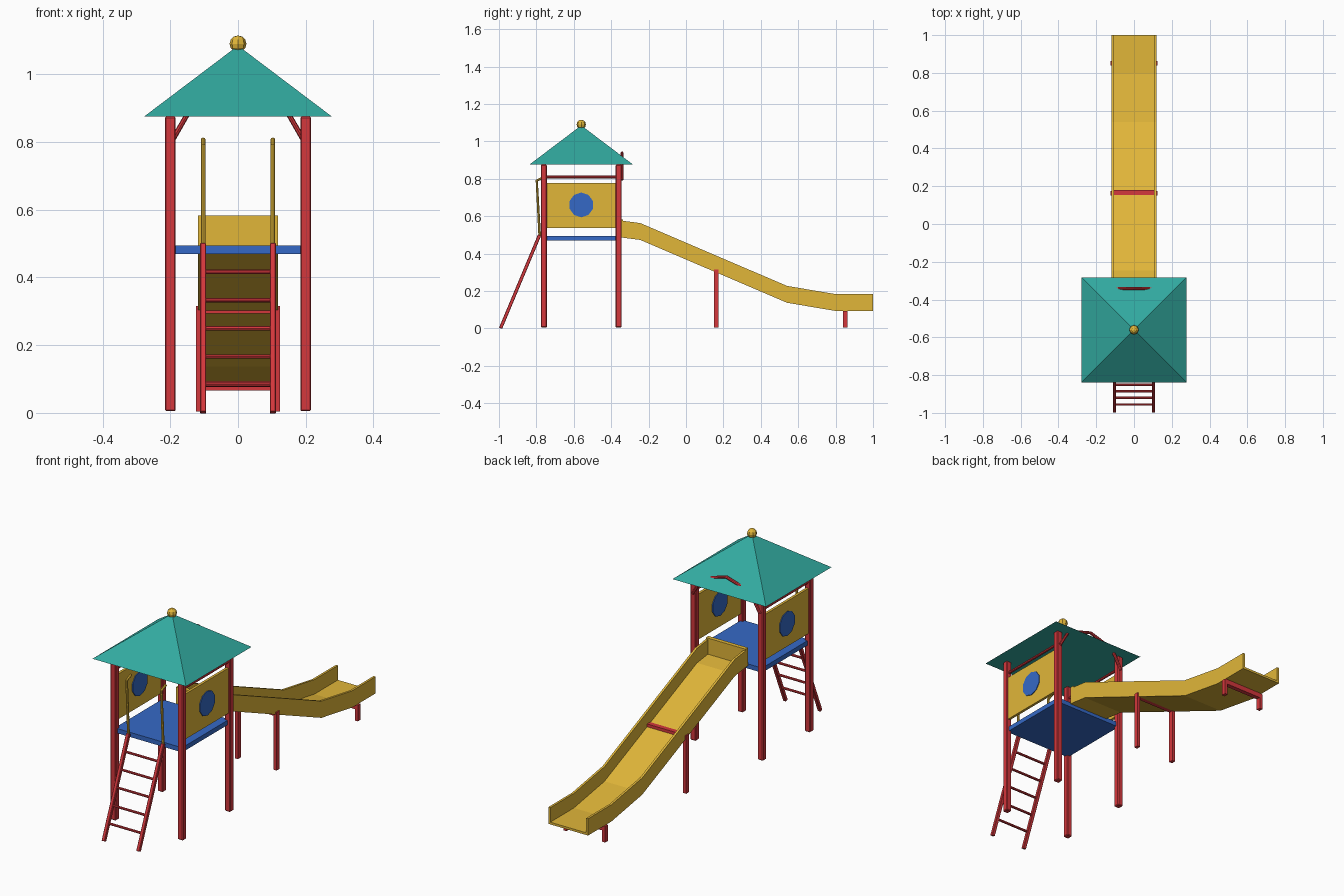
import bpy, bmesh, math
from mathutils import Matrix, Vector

if "Cube" in bpy.data.objects:
    bpy.data.objects.remove(bpy.data.objects["Cube"])

def material(name, r, g, b):
    m = bpy.data.materials.new(name)
    lin = [((c / 255 + 0.055) / 1.055) ** 2.4 for c in (r, g, b)]
    m.diffuse_color = (*lin, 1)
    m.use_nodes = True
    m.node_tree.nodes["Principled BSDF"].inputs["Base Color"].default_value = m.diffuse_color
    return m

RED = material("red", 212, 55, 60)
YELLOW = material("yellow", 225, 182, 57)
BLUE = material("blue", 53, 105, 198)
TEAL = material("teal", 50, 170, 160)
CY = -0.56  # tower centre in y

def finish(name, bm, mat):
    bmesh.ops.recalc_face_normals(bm, faces=bm.faces)
    me = bpy.data.meshes.new(name)
    bm.to_mesh(me)
    bm.free()
    me.materials.append(mat)
    ob = bpy.data.objects.new(name, me)
    bpy.context.collection.objects.link(ob)
    return ob

def box(name, center, size, mat, tilt=0.0, bevel=0.0):
    bm = bmesh.new()
    bmesh.ops.create_cube(bm, size=1)
    bmesh.ops.scale(bm, vec=size, verts=bm.verts)
    if bevel:
        bmesh.ops.bevel(bm, geom=bm.edges[:], offset=bevel, segments=1, affect='EDGES')
    bm.transform(Matrix.Translation(center) @ Matrix.Rotation(tilt, 4, 'X'))
    return finish(name, bm, mat)

def cylinder_x(name, center, radius, length, mat, sides=8):
    bm = bmesh.new()
    bmesh.ops.create_cone(bm, cap_ends=True, segments=sides, radius1=radius,
                          radius2=radius, depth=length)
    # axis along x, with a corner pointing along y
    bm.transform(Matrix.Translation(center) @ Matrix.Rotation(math.pi / 2, 4, 'Z')
                 @ Matrix.Rotation(math.pi / 2, 4, 'X'))
    return finish(name, bm, mat)

def tube(name, points, radius, mat):
    cu = bpy.data.curves.new(name, 'CURVE')
    cu.dimensions = '3D'
    cu.bevel_depth, cu.bevel_resolution, cu.use_fill_caps = radius, 2, True
    sp = cu.splines.new('POLY')
    sp.points.add(len(points) - 1)
    for p, co in zip(sp.points, points):
        p.co = (*co, 1)
    sp.use_smooth = False
    tmp = bpy.data.objects.new(name + "_path", cu)
    bpy.context.collection.objects.link(tmp)
    me = bpy.data.meshes.new_from_object(tmp.evaluated_get(bpy.context.evaluated_depsgraph_get()))
    bpy.data.objects.remove(tmp)
    bm = bmesh.new()
    bm.from_mesh(me)
    for f in bm.faces:
        f.smooth = False
        f.material_index = 0
    return finish(name, bm, mat)

# Deck
box("deck", (0, CY, 0.4825), (0.4, 0.4, 0.025), BLUE)

for s, side in ((-1, "left"), (1, "right")):
    x = 0.2 * s
    # Tower posts
    for y, end in ((CY - 0.2, "front"), (CY + 0.2, "back")):
        box(f"{side}_{end}_post", (x, y, 0.44), (0.032, 0.032, 0.87), RED, bevel=0.004)
    # Side panel with round window and top rail
    box(f"{side}_panel", (x, CY, 0.657), (0.014, 0.385, 0.243), YELLOW)
    cylinder_x(f"{side}_window", (x, CY, 0.66), 0.066, 0.022, BLUE, 10)
    tube(f"{side}_top_rail", [(x, CY - 0.2, 0.809), (x, CY + 0.2, 0.809)], 0.007, RED)
    # Ladder rail and handrail
    xl = 0.103 * s
    box(f"{side}_ladder_rail", (xl, -0.887, 0.25), (0.018, 0.018, 0.54), RED,
        tilt=-math.atan2(0.205, 0.49), bevel=0.002)
    tube(f"{side}_handrail", [(xl, -0.782, 0.49), (xl, -0.798, 0.79), (xl, -0.76, 0.807)],
         0.007, YELLOW)
    # Slide legs
    box(f"{side}_slide_upper_leg", (0.115 * s, 0.163, 0.16), (0.018, 0.024, 0.312), RED)
    box(f"{side}_slide_lower_leg", (0.115 * s, 0.852, 0.048), (0.018, 0.024, 0.086), RED)

# Ladder rungs
for i in range(1, 6):
    t = i / 6
    cylinder_x(f"ladder_rung_{i}", (0, -0.99 + 0.207 * t, 0.5 * t), 0.0065, 0.2, RED)

# Slide cross bars
box("slide_upper_bar", (0, 0.166, 0.306), (0.225, 0.026, 0.026), RED)
box("slide_lower_bar", (0, 0.852, 0.079), (0.225, 0.024, 0.026), RED)

# Arch over the slide entrance, poking through the roof
tube("entrance_arch", [(0.2 * math.cos(a), -0.342, 0.795 + 0.143 * math.sin(a))
                       for a in (i * math.pi / 4 for i in range(5))], 0.008, RED)

# Slide: U-shaped section carried along the path
path = [(-0.355, 0.487), (-0.245, 0.473), (0.54, 0.137), (0.80, 0.093), (1.0, 0.093)]
section = [(-0.118, 0), (0.118, 0), (0.118, 0.09), (0.106, 0.09),
           (0.106, 0.012), (-0.106, 0.012), (-0.106, 0.09), (-0.118, 0.09)]
bm = bmesh.new()
rings = [[bm.verts.new((x, y, z + h)) for x, h in section] for y, z in path]
for a, b in zip(rings, rings[1:]):
    for i in range(8):
        j = (i + 1) % 8
        bm.faces.new((a[i], a[j], b[j], b[i]))
for r in (rings[0], rings[-1]):
    for q in ((0, 1, 4, 5), (1, 2, 3, 4), (0, 5, 6, 7)):
        bm.faces.new([r[i] for i in q])
finish("slide", bm, YELLOW)
box("slide_top_board", (0, -0.348, 0.535), (0.236, 0.022, 0.096), YELLOW)

# Roof
bm = bmesh.new()
bmesh.ops.create_cone(bm, cap_ends=True, segments=4, radius1=0.278 * math.sqrt(2),
                      radius2=0, depth=0.21)
bmesh.ops.remove_doubles(bm, verts=bm.verts, dist=1e-5)
bm.transform(Matrix.Translation((0, CY, 0.98)) @ Matrix.Rotation(math.pi / 4, 4, 'Z'))
roof = finish("roof", bm, TEAL)

# Finial ball
bm = bmesh.new()
bmesh.ops.create_uvsphere(bm, u_segments=8, v_segments=6, radius=0.025)
bm.transform(Matrix.Translation((0, CY, 1.09)))
finish("roof_ball", bm, YELLOW)
